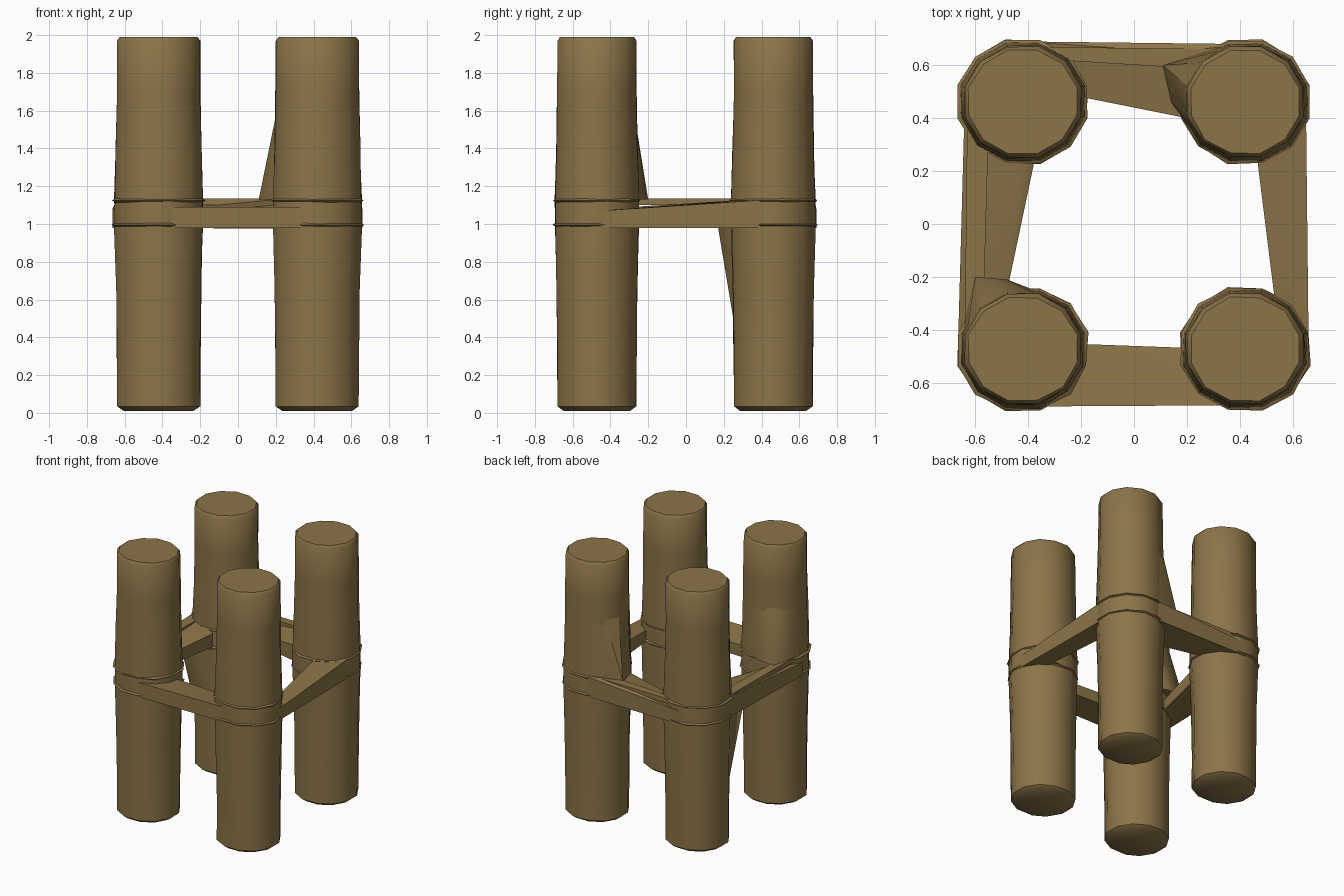
import bpy, bmesh, math, random
from mathutils import Vector

if "Cube" in bpy.data.objects:
    bpy.data.objects.remove(bpy.data.objects["Cube"])

random.seed(4)
wood = bpy.data.materials.new("weathered brown wood")
wood.diffuse_color = (0.26, 0.175, 0.065, 1)
wood.use_nodes = True
wood.node_tree.nodes["Principled BSDF"].inputs["Base Color"].default_value = wood.diffuse_color
FLAT = 0.95     # logs are a little slimmer front to back


def finish(name, bm, angle):
    bmesh.ops.recalc_face_normals(bm, faces=bm.faces)
    me = bpy.data.meshes.new(name)
    bm.to_mesh(me)
    bm.free()
    me.materials.append(wood)
    ob = bpy.data.objects.new(name, me)
    bpy.context.collection.objects.link(ob)
    bpy.ops.object.select_all(action='DESELECT')
    bpy.context.view_layer.objects.active = ob
    ob.select_set(True)
    bpy.ops.object.shade_smooth_by_angle(angle=math.radians(angle))
    return ob


def circle(cx, cy, r, z, sides=12, wobble=0.0):
    pts = []
    for i in range(sides):
        a = 2 * math.pi * (i + 0.5) / sides
        rr = r * (1 + random.uniform(-wobble, wobble))
        pts.append((cx + rr * math.cos(a), cy + FLAT * rr * math.sin(a), z))
    return pts


def lathe(name, cx, cy, profile, sides=12, wobble=0.0):
    """Closed round solid from (radius, z) pairs."""
    bm = bmesh.new()
    rings = [[bm.verts.new(p) for p in circle(cx, cy, r, z, sides, wobble)]
             for r, z in profile]
    for lo, hi in zip(rings, rings[1:]):
        for i in range(sides):
            j = (i + 1) % sides
            bm.faces.new((lo[i], lo[j], hi[j], hi[i]))
    bm.faces.new(rings[0])
    bm.faces.new(rings[-1])
    return finish(name, bm, 40)


def hull(name, points):
    bm = bmesh.new()
    for p in points:
        bm.verts.new(p)
    res = bmesh.ops.convex_hull(bm, input=bm.verts)
    junk = [g for g in res["geom_interior"] if isinstance(g, bmesh.types.BMVert)]
    bmesh.ops.delete(bm, geom=junk, context='VERTS')
    return finish(name, bm, 30)


def strap(name, plan):
    """Tapering bar; plan is a loop of (x, y, bottom z, top z)."""
    return hull(name, [(x, y, z) for x, y, lo, hi in plan for z in (lo, hi)])


# Four upright logs, slightly fuller at the waist, each with two binding bands
log_profile = [(0.19, 0.01), (0.226, 0.035), (0.228, 0.3), (0.232, 0.65), (0.242, 0.98),
               (0.242, 1.14), (0.234, 1.4), (0.228, 1.7), (0.227, 1.97), (0.212, 1.99)]
logs = {}
for side, x in (("left", -0.42), ("right", 0.42)):
    for end, y in (("front", -0.472), ("back", 0.462)):
        logs[end + side] = (x, y)
        lathe(f"{end}_{side}_log", x, y, log_profile, 12, 0.012)
        for level, z in (("lower", 0.995), ("upper", 1.125)):
            lathe(f"{end}_{side}_{level}_band", x, y,
                  [(0.235, z - 0.012), (0.252, z), (0.235, z + 0.012)], 12, 0.02)

# Main straps joining neighbouring logs around the waist
strap("front_strap", [(-0.42, -0.69, 0.98, 1.09), (-0.05, -0.66, 0.98, 1.06),
                      (0.42, -0.685, 0.98, 1.09), (0.25, -0.47, 0.98, 1.06),
                      (-0.15, -0.485, 0.98, 1.06), (-0.3, -0.45, 0.98, 1.07)])
strap("back_strap", [(-0.42, 0.69, 0.98, 1.08), (0.16, 0.65, 0.975, 1.135),
                     (0.42, 0.68, 0.98, 1.135), (0.2, 0.4, 0.98, 1.1),
                     (-0.03, 0.53, 0.98, 1.08), (-0.3, 0.5, 0.99, 1.06)])
strap("left_strap", [(-0.665, -0.45, 0.98, 1.08), (-0.64, 0.45, 0.98, 1.135),
                     (-0.4, 0.35, 1.0, 1.13), (-0.38, 0.22, 1.0, 1.1),
                     (-0.5, -0.2, 0.98, 1.06), (-0.5, -0.35, 0.98, 1.06)])
strap("right_strap", [(0.66, -0.45, 0.98, 1.07), (0.65, 0.45, 0.98, 1.13),
                      (0.46, 0.35, 1.0, 1.13), (0.47, 0.21, 1.0, 1.12),
                      (0.55, -0.2, 0.98, 1.06), (0.54, -0.35, 0.98, 1.06)])

# Thin upper strands
strap("back_upper_strand", [(-0.42, 0.67, 1.1, 1.135), (0.42, 0.66, 1.1, 1.135),
                            (0.35, 0.58, 1.1, 1.135), (-0.3, 0.62, 1.1, 1.135)])
strap("left_upper_strand", [(-0.64, -0.45, 1.1, 1.135), (-0.63, 0.45, 1.1, 1.135),
                            (-0.55, 0.35, 1.1, 1.135), (-0.57, -0.35, 1.1, 1.135)])

# Broad flares where the straps pull out of the logs
for log, z_far, z_near, tips in (
        ("backright", 1.6, 1.13, [(0.11, 0.6), (0.14, 0.46)]),
        ("backleft", 0.45, 0.98, [(-0.6, 0.17), (-0.5, 0.17)]),
        ("frontleft", 1.55, 1.13, [(-0.6, -0.2), (-0.48, -0.21)])):
    x, y = logs[log]
    hull(log.replace("back", "back_").replace("front", "front_") + "_flare",
         circle(x, y, 0.222, z_far) + circle(x, y, 0.235, z_near)
         + [(tx, ty, z_near) for tx, ty in tips])
